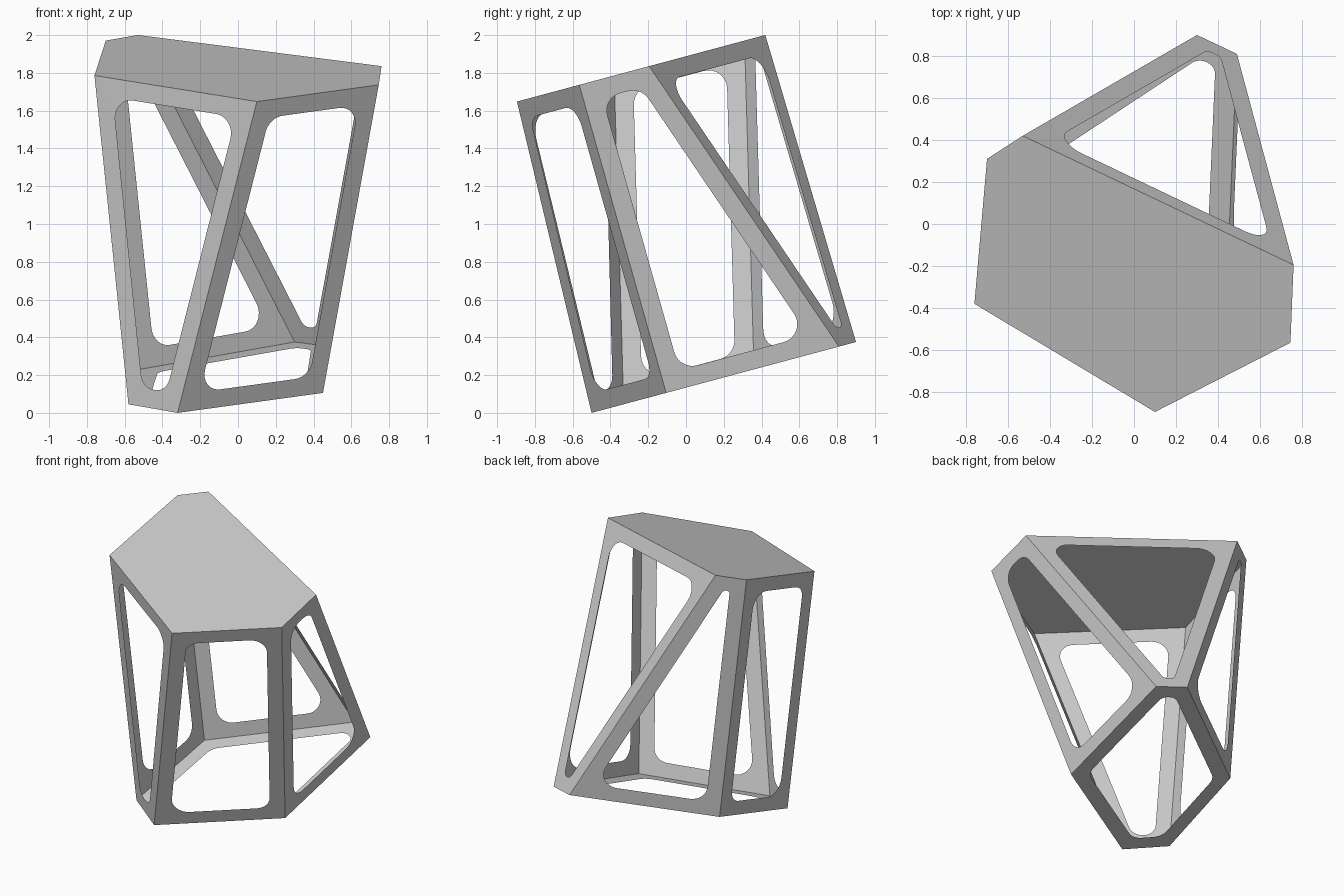
import bpy
import bmesh
import math
from mathutils import Vector

cube = bpy.data.objects.get("Cube")
if cube:
    bpy.data.objects.remove(cube, do_unlink=True)

SLOPE = math.tan(math.radians(15))   # both end faces tilt up toward the back
BORDER = 0.1                         # width of every frame border
RADIUS = 0.1                         # rounding of the openings
STEPS = 8

grey = bpy.data.materials.new("plain_grey")
grey.use_nodes = True
colour = (0.6, 0.6, 0.6, 1)
grey.diffuse_color = colour
grey.node_tree.nodes["Principled BSDF"].inputs["Base Color"].default_value = colour


def tilted(points, height):
    return [Vector((x, y, height + SLOPE * y)) for x, y in points]


# Matching corners of the top and bottom hexagons, counter-clockwise
top = tilted([(-0.53, 0.42), (-0.70, 0.31), (-0.76, -0.38),
              (0.10, -0.895), (0.745, -0.565), (0.76, -0.195)], 1.888)
bottom = tilted([(0.30, 0.90), (-0.52, 0.36), (-0.58, -0.33),
                 (-0.32, -0.50), (0.45, -0.105), (0.49, 0.81)], 0.134)


def finish(name, bm):
    mesh = bpy.data.meshes.new(name)
    bm.to_mesh(mesh)
    bm.free()
    mesh.materials.append(grey)
    obj = bpy.data.objects.new(name, mesh)
    bpy.context.collection.objects.link(obj)


def panel(name, loop):
    bm = bmesh.new()
    bm.faces.new([bm.verts.new(p) for p in loop])
    finish(name, bm)


def frame(name, loop):
    """Flat border around an opening with rounded corners."""
    count = len(loop)
    corners = []
    for i, p in enumerate(loop):
        a = (loop[i - 1] - p).normalized()
        b = (loop[(i + 1) % count] - p).normalized()
        angle = a.angle(b)
        corners.append((p + (a + b) * BORDER / math.sin(angle), a, b, angle))

    bm = bmesh.new()
    outer = [bm.verts.new(p) for p in loop]
    arcs = []
    for i, (q, a, b, angle) in enumerate(corners):
        room = min((corners[i - 1][0] - q).length,
                   (corners[(i + 1) % count][0] - q).length)
        reach = min(RADIUS / math.tan(angle / 2), 0.46 * room)
        r = reach * math.tan(angle / 2)
        centre = q + (a + b) * r / math.sin(angle)
        start = (q + a * reach - centre).normalized()
        end = (q + b * reach - centre).normalized()
        arcs.append([bm.verts.new(centre + r * start.slerp(end, k / STEPS))
                     for k in range(STEPS + 1)])
    for i in range(count):
        j = (i + 1) % count
        for v, w in zip(arcs[i], arcs[i][1:]):
            bm.faces.new((outer[i], w, v))
        bm.faces.new((outer[i], outer[j], arcs[j][0], arcs[i][-1]))
    finish(name, bm)


# Solid top, open base and six open sides
panel("top_panel", top)
frame("base_frame", bottom[::-1])
sides = ["back_right", "right", "front_right", "front_left", "left", "back_left"]
for i, side in enumerate(sides):
    j = (i + 1) % len(sides)
    frame(side + "_frame", [top[i], bottom[i], bottom[j], top[j]])
